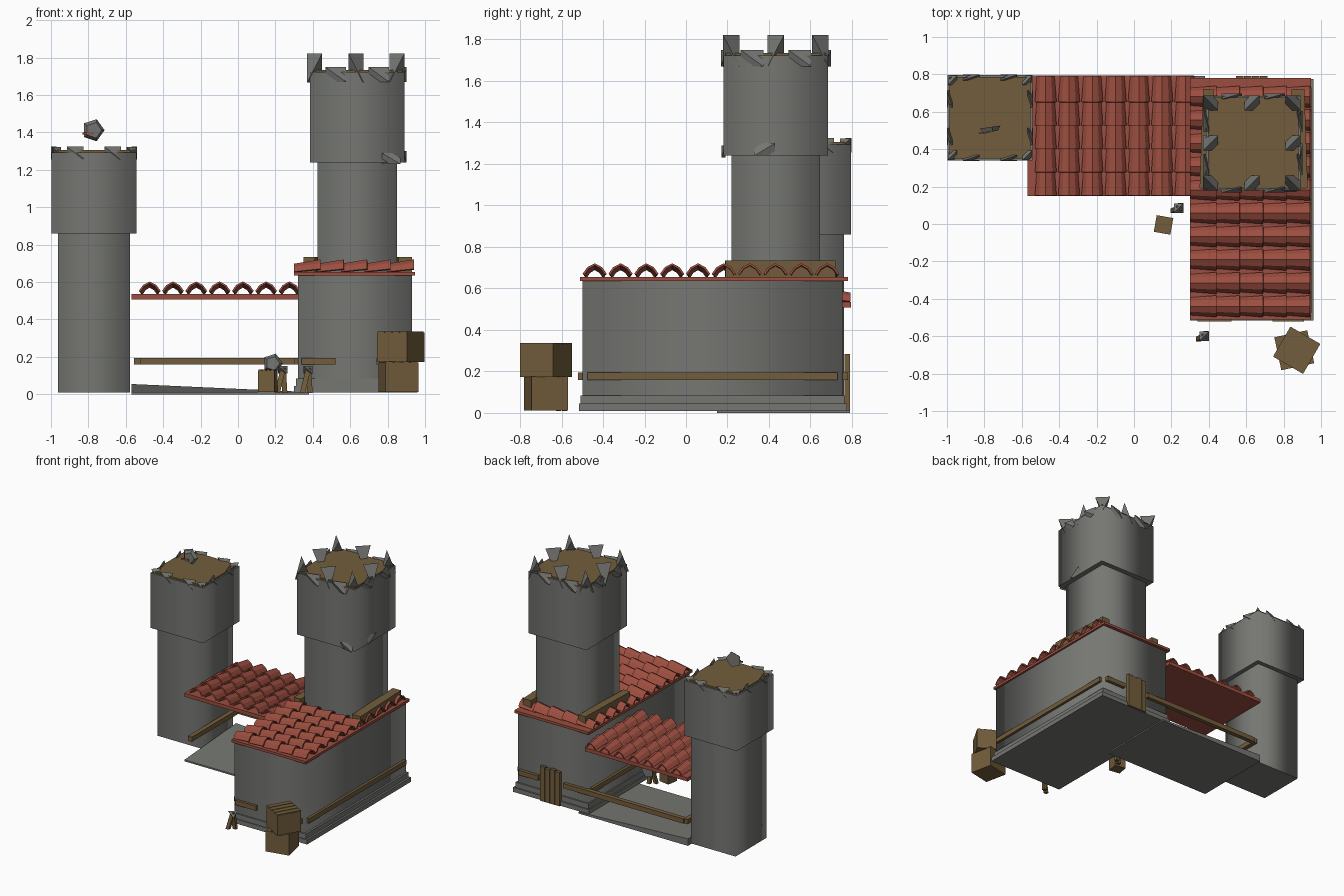
import bpy, bmesh, math
from mathutils import Matrix, Vector

old = bpy.data.objects.get("Cube")
if old:
    bpy.data.objects.remove(old, do_unlink=True)


def material(name, rgb):
    m = bpy.data.materials.new(name)
    m.use_nodes = True
    m.diffuse_color = (*rgb, 1)
    bsdf = m.node_tree.nodes["Principled BSDF"]
    bsdf.inputs["Base Color"].default_value = (*rgb, 1)
    bsdf.inputs["Roughness"].default_value = 0.9
    return m


STONE = material("grey stone", (0.18, 0.185, 0.17))
WOOD = material("brown wood", (0.17, 0.11, 0.045))
TILE = material("red roof tile", (0.33, 0.075, 0.05))


def finish(name, bm, mat):
    bmesh.ops.recalc_face_normals(bm, faces=bm.faces)
    mesh = bpy.data.meshes.new(name)
    bm.to_mesh(mesh)
    bm.free()
    mesh.materials.append(mat)
    ob = bpy.data.objects.new(name, mesh)
    bpy.context.collection.objects.link(ob)
    return ob


def add_box(bm, x, y, z, turn=0):
    """Box from x, y, z ranges, turned about its own vertical axis."""
    centre = Vector([(r[0] + r[1]) / 2 for r in (x, y, z)])
    size = [r[1] - r[0] for r in (x, y, z)]
    mat = (Matrix.Translation(centre) @ Matrix.Rotation(math.radians(turn), 4, "Z")
           @ Matrix.Diagonal((*size, 1)))
    return bmesh.ops.create_cube(bm, size=1, matrix=mat)["verts"]


def box(name, mat, x, y, z, turn=0, soft=False):
    bm = bmesh.new()
    add_box(bm, x, y, z, turn)
    if soft:  # round shading around the walls, crisp top and bottom rims
        for f in bm.faces:
            f.smooth = abs(f.normal.z) < 0.5
        for e in bm.edges:
            e.smooth = abs(e.verts[0].co.z - e.verts[1].co.z) > 0.001
    return finish(name, bm, mat)


def add_wedge(bm, centre, size, flip):
    """Four-cornered stone: top edge on one diagonal, bottom edge on the other."""
    c, s = Vector(centre), Vector(size) / 2
    corners = [(-1, -flip, 1), (1, flip, 1), (-1, flip, -1), (1, -flip, -1)]
    vs = [bm.verts.new(c + Vector((a * s.x, b * s.y, h * s.z))) for a, b, h in corners]
    for tri in ((0, 1, 2), (0, 1, 3), (0, 2, 3), (1, 2, 3)):
        bm.faces.new([vs[i] for i in tri])


# Towers
def tower(side, cx, cy, low, high, base, step, top):
    def span(c, w):
        return (c - w / 2, c + w / 2)
    box(side + "_tower_shaft", STONE, span(cx, low), span(cy, low), (base, step), soft=True)
    box(side + "_tower_head", STONE, span(cx, high), span(cy, high), (step, top - 0.012), soft=True)
    box(side + "_tower_floor", WOOD, span(cx, high - 0.02), span(cy, high - 0.02), (top - 0.03, top))


tower("right", -0.77, 0.568, 0.385, 0.455, 0.01, 0.86, 1.305)
tower("left", 0.637, 0.433, 0.425, 0.505, 0.6, 1.24, 1.735)

# Battlements of the tall tower: wedges at corners and mid sides, slivers between
bm = bmesh.new()
for i in (-1, 0, 1):
    for j in (-1, 0, 1):
        if i or j:
            flip = 1 if (i + j) % 2 else -1
            add_wedge(bm, (0.63 + i * 0.22, 0.433 + j * 0.215, 1.745), (0.08, 0.08, 0.155), flip)
for a in (-0.115, 0.115):
    for b in (-0.25, 0.25):
        add_wedge(bm, (0.637 + a, 0.433 + b, 1.71), (0.11, 0.03, 0.08), 1)
        add_wedge(bm, (0.637 + b, 0.433 + a, 1.71), (0.03, 0.11, 0.08), -1)
add_wedge(bm, (0.82, 0.18, 1.26), (0.1, 0.02, 0.06), 1)
add_wedge(bm, (0.892, 0.38, 1.27), (0.02, 0.1, 0.06), 1)
finish("left_tower_battlements", bm, STONE)

# Worn rim of the short tower
bm = bmesh.new()
for a in (-0.1, 0.1):
    for b in (-0.215, 0.215):
        add_wedge(bm, (-0.77 + a, 0.568 + b, 1.29), (0.09, 0.03, 0.07), 1)
        add_wedge(bm, (-0.77 + b, 0.568 + a, 1.29), (0.03, 0.09, 0.07), -1)
for a in (-0.2, 0.2):
    for b in (-0.2, 0.2):
        add_wedge(bm, (-0.77 + a, 0.568 + b, 1.3), (0.05, 0.05, 0.045), 1)
finish("right_tower_rim", bm, STONE)

# House and plinth
box("house_walls", STONE, (0.32, 0.93), (-0.5, 0.755), (0.05, 0.64), soft=True)
box("plinth_lower", STONE, (0.30, 0.96), (-0.515, 0.775), (0.01, 0.045))
box("plinth_upper", STONE, (0.31, 0.945), (-0.508, 0.765), (0.045, 0.085))

# Yard slab, with its far corner on the short tower side lifted
bm = bmesh.new()
for v in add_box(bm, (-0.57, 0.38), (0.15, 0.79), (0.0, 0.012)):
    if v.co.x < 0 and v.co.y > 0.5 and v.co.z > 0.005:
        v.co.z = 0.055
finish("yard_slab", bm, STONE)

# Roofs
box("house_roof_deck", TILE, (0.30, 0.945), (-0.51, 0.78), (0.635, 0.655))
box("wing_roof_deck", TILE, (-0.57, 0.32), (0.15, 0.795), (0.507, 0.535))


def tiles(name, columns, rows, place):
    """Angular arched tiles, raised and wide at the open end."""
    bm = bmesh.new()
    arch = [(-1, 0), (-0.62, 0.62), (0, 1), (0.62, 0.62), (1, 0)]
    for i in range(columns):
        for j in range(rows):
            ends = []
            for along, half, high, lift in ((0, 0.058, 0.05, 0.015), (0.14, 0.047, 0.042, 0)):
                ends.append([bm.verts.new((i * 0.1245 + u * half, j * 0.125 + along, lift + h * high))
                             for u, h in arch])
            for k in range(len(arch) - 1):
                bm.faces.new((ends[0][k], ends[0][k + 1], ends[1][k + 1], ends[1][k]))
    bm.transform(place)
    ob = finish(name, bm, TILE)
    mod = ob.modifiers.new("thickness", "SOLIDIFY")
    mod.thickness = 0.01
    return ob


tiles("wing_roof_tiles", 7, 5, Matrix.Translation((-0.472, 0.152, 0.538)))
tiles("house_roof_tiles", 10, 5,
      Matrix.Translation((0.94, -0.44, 0.656)) @ Matrix.Rotation(math.radians(90), 4, "Z"))

# Timber rails around the walls
rail_z = (0.158, 0.195)
rails = {
    "house_left_rail": ((0.915, 0.95), (-0.475, 0.73)),
    "house_right_rail": ((0.3, 0.335), (-0.475, 0.73)),
    "front_rail_a": ((0.34, 0.52), (-0.52, -0.485)),
    "front_rail_b": ((0.74, 0.91), (-0.52, -0.485)),
    "back_rail_long": ((-0.525, 0.52), (0.745, 0.78)),
    "back_rail_short": ((0.74, 0.91), (0.745, 0.78)),
    "wing_side_rail": ((-0.555, -0.52), (0.17, 0.77)),
}
for name, (x, y) in rails.items():
    box(name, WOOD, x, y, rail_z)

# Timber curbs beside the tall tower
box("tower_curb_left", WOOD, (0.85, 0.92), (0.19, 0.72), (0.655, 0.735), turn=2)
box("tower_curb_right", WOOD, (0.36, 0.42), (0.19, 0.72), (0.655, 0.735), turn=-2)

# Plank door at the back
for k in range(4):
    x = 0.545 + k * 0.043
    box("back_door_plank", WOOD, (x, x + 0.04), (0.765, 0.79), (0.012, 0.275 + 0.008 * (k % 2)))


# Crates with plank lids
def crate(name, cx, cy, z, w, h, turn):
    box(name, WOOD, (cx - w / 2, cx + w / 2), (cy - w / 2, cy + w / 2), (z, z + h), turn)
    bm = bmesh.new()
    for k in range(4):
        x = cx - w / 2 + k * w / 4
        add_box(bm, (x + 0.004, x + w / 4 - 0.004), (cy - w / 2, cy + w / 2), (z + h, z + h + 0.006))
    spin = Matrix.Rotation(math.radians(turn), 3, "Z")
    bmesh.ops.rotate(bm, cent=(cx, cy, 0), matrix=spin, verts=bm.verts)
    finish(name + "_lid", bm, WOOD)


crate("crate_bottom", 0.857, -0.675, 0.012, 0.18, 0.158, 12)
crate("crate_top", 0.87, -0.675, 0.172, 0.185, 0.158, -30)
crate("crate_small", 0.158, -0.005, 0.012, 0.09, 0.115, -10)

# Leaning posts with stone tips
for cx, cy in ((0.23, 0.085), (0.365, -0.6)):
    for lean in (-1, 1):
        bm = bmesh.new()
        for v in add_box(bm, (cx - 0.014, cx + 0.014), (cy - 0.012, cy + 0.012), (0.008, 0.14)):
            v.co.x += 0.02 * lean if v.co.z < 0.1 else 0.012
            v.co.y += 0.015 * lean if v.co.z < 0.1 else 0
        finish("leaning_post", bm, WOOD)
    bm = bmesh.new()
    add_wedge(bm, (cx + 0.01, cy, 0.13), (0.05, 0.05, 0.04), 1)
    finish("post_tip", bm, STONE)


# Five-sided stone plates
def plate(name, x, y, z, radius, turn):
    bm = bmesh.new()
    place = (Matrix.Translation((x, y, z)) @ Matrix.Rotation(math.radians(turn), 4, "Z")
             @ Matrix.Rotation(math.radians(90), 4, "X") @ Matrix.Rotation(math.radians(-90), 4, "Z"))
    bmesh.ops.create_cone(bm, cap_ends=True, segments=5, radius1=radius, radius2=radius * 0.7,
                          depth=0.025, matrix=place)
    finish(name, bm, STONE)


plate("floating_plate", -0.773, 0.505, 1.412, 0.062, 8)
plate("low_plate", 0.185, 0.2, 0.165, 0.055, 0)
box("floating_plate_mark", TILE, (-0.83, -0.77), (0.484, 0.492), (1.39, 1.4), turn=8)
